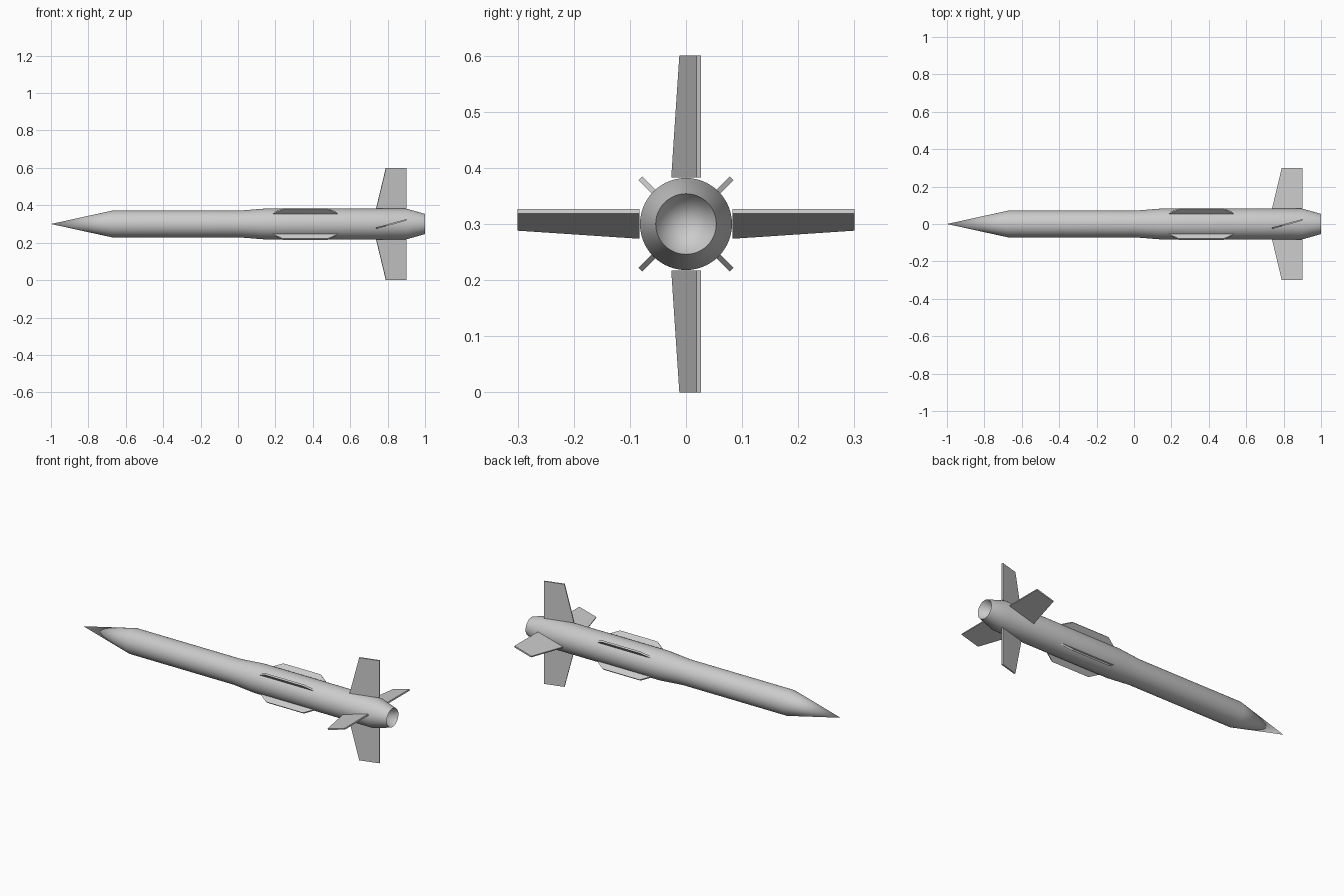
import bpy
import bmesh
import math
from mathutils import Matrix, Vector

AXIS_Z = 0.30

cube = bpy.data.objects.get("Cube")
if cube:
    bpy.data.objects.remove(cube, do_unlink=True)


def make_material(name, rgb):
    mat = bpy.data.materials.new(name)
    mat.use_nodes = True
    mat.diffuse_color = (*rgb, 1)
    mat.node_tree.nodes["Principled BSDF"].inputs["Base Color"].default_value = (*rgb, 1)
    return mat


def finish(name, bm, mat):
    bmesh.ops.recalc_face_normals(bm, faces=bm.faces)
    mesh = bpy.data.meshes.new(name)
    bm.to_mesh(mesh)
    bm.free()
    mesh.materials.append(mat)
    obj = bpy.data.objects.new(name, mesh)
    bpy.context.collection.objects.link(obj)
    return obj


def plate(name, outline, thickness, pitch, pivot, roll, mat):
    """Flat plate from an (x, radius) outline, pitched about its span, rolled around the body axis."""
    bm = bmesh.new()
    face = bm.faces.new([bm.verts.new((x, -thickness / 2, r)) for x, r in outline])
    side = bmesh.ops.extrude_face_region(bm, geom=[face])["geom"]
    moved = [v for v in side if isinstance(v, bmesh.types.BMVert)]
    bmesh.ops.translate(bm, verts=moved, vec=(0, thickness, 0))
    turn = (Matrix.Translation((0, 0, AXIS_Z)) @ Matrix.Rotation(roll, 4, "X")
            @ Matrix.Translation((pivot, 0, 0)) @ Matrix.Rotation(pitch, 4, "Z")
            @ Matrix.Translation((-pivot, 0, 0)))
    bm.transform(turn)
    return finish(name, bm, mat)


grey = make_material("light_grey", (0.60, 0.60, 0.60))

# Body: turned profile with pointed nose, wider rear, boat tail and hollow nozzle
profile = [(-1, 0), (-0.675, 0.071), (0, 0.071), (0.14, 0.082),
           (0.9, 0.082), (1, 0.054), (0.9, 0)]
bm = bmesh.new()
verts = [bm.verts.new((x, 0, r)) for x, r in profile]
edges = [bm.edges.new(pair) for pair in zip(verts, verts[1:])]
bmesh.ops.spin(bm, geom=verts + edges, cent=(0, 0, 0), axis=(1, 0, 0),
               angle=math.tau, steps=64, use_merge=True)
bmesh.ops.remove_doubles(bm, verts=bm.verts, dist=0.0001)
bmesh.ops.translate(bm, verts=bm.verts, vec=Vector((0, 0, AXIS_Z)))
body = finish("body", bm, grey)
bpy.context.view_layer.objects.active = body
body.select_set(True)
bpy.ops.object.shade_smooth_by_angle(angle=math.radians(30))
body.select_set(False)

# Tail fins: swept leading edge, each pitched the same way as its opposite
fin = [(0.736, 0.083), (0.79, 0.3), (0.904, 0.3), (0.904, 0.083)]
fins = [("top", 0, 1), ("bottom", math.pi, -1),
        ("front", math.pi / 2, 1), ("back", -math.pi / 2, -1)]
for label, roll, sign in fins:
    plate("tail_fin_" + label, fin, 0.008, sign * math.radians(15.5), 0.82, roll, grey)

# Strakes: four long low plates on the diagonals
strake = [(0.18, 0.078), (0.24, 0.115), (0.48, 0.115), (0.54, 0.078)]
for i in range(4):
    plate(f"strake_{i + 1}", strake, 0.01, 0, 0, math.radians(45 + 90 * i), grey)
